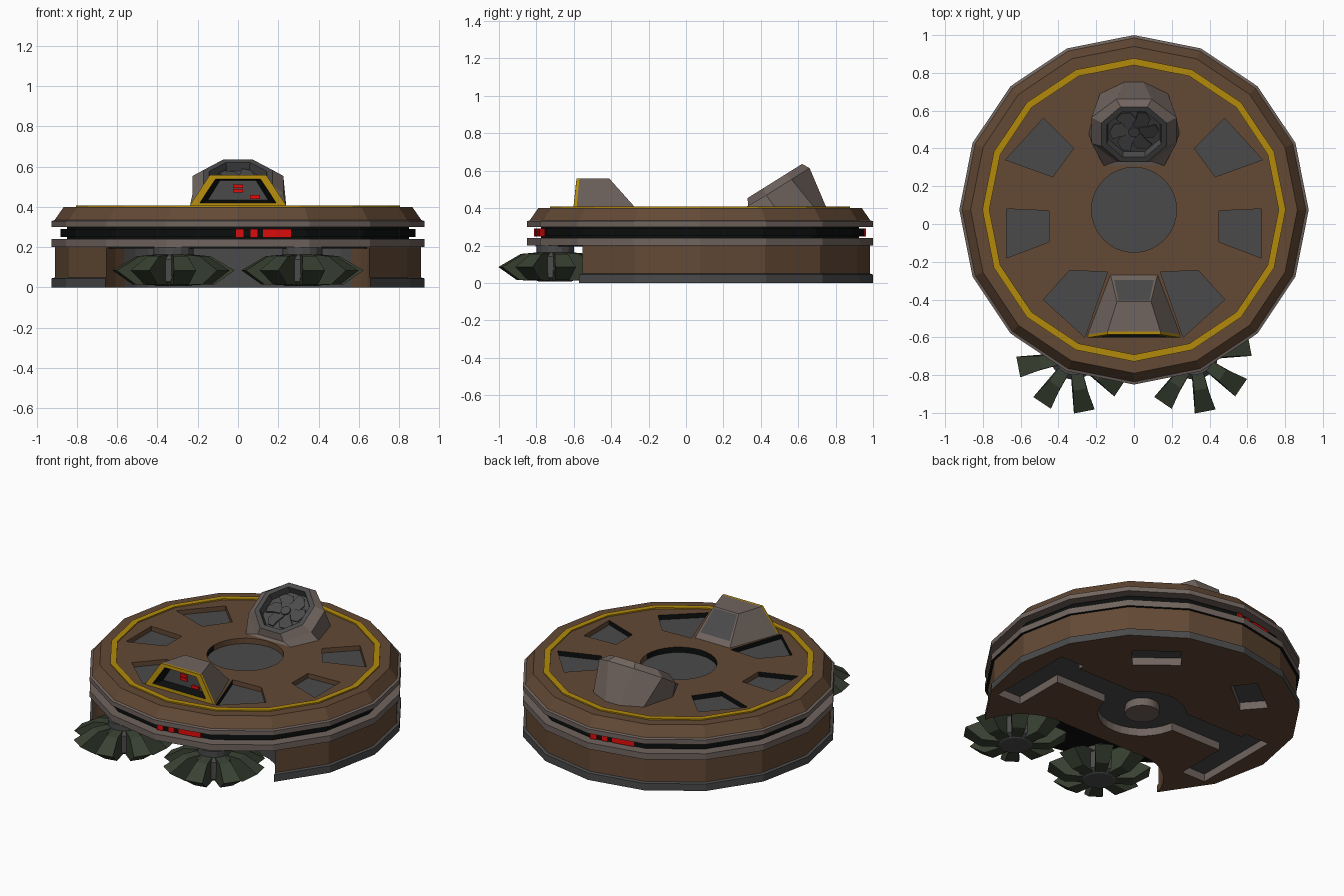
import bpy, bmesh, math
from mathutils import Matrix, Vector

if "Cube" in bpy.data.objects:
    bpy.data.objects.remove(bpy.data.objects["Cube"])

CY = 0.075  # disc centre in y


def mat(name, rgb):
    m = bpy.data.materials.new(name)
    m.diffuse_color = [((c / 255 + 0.055) / 1.055) ** 2.4 for c in rgb] + [1]
    m.use_nodes = True
    m.node_tree.nodes["Principled BSDF"].inputs["Base Color"].default_value = m.diffuse_color
    return m


MATS = [mat("brown", (99, 73, 53)), mat("taupe", (112, 100, 94)), mat("grey", (74, 74, 75)),
        mat("black", (12, 14, 14)), mat("yellow", (178, 138, 12)), mat("red", (228, 12, 12)),
        mat("green", (58, 66, 51))]
BROWN, TAUPE, GREY, BLACK, YELLOW, RED, GREEN = range(7)


def finish(bm, name):
    bmesh.ops.recalc_face_normals(bm, faces=bm.faces)
    me = bpy.data.meshes.new(name)
    bm.to_mesh(me)
    bm.free()
    for m in MATS:
        me.materials.append(m)
    ob = bpy.data.objects.new(name, me)
    bpy.context.collection.objects.link(ob)
    return ob


def loft(name, rings, mats, closed=False):
    """Rings of points joined in order; mats: start cap, bands, end cap."""
    bm = bmesh.new()
    vs = [[bm.verts.new(p) for p in r] for r in rings]
    n = len(rings[0])
    if closed:
        vs.append(vs[0])
    else:
        bm.faces.new(vs[0]).material_index = mats[0]
        bm.faces.new(vs[-1]).material_index = mats[-1]
    for i in range(len(vs) - 1):
        for k in range(n):
            q = (vs[i][k], vs[i][(k + 1) % n], vs[i + 1][(k + 1) % n], vs[i + 1][k])
            bm.faces.new(q).material_index = mats[i if closed else i + 1]
    return finish(bm, name)


def ring(r, z, n=16, c=(0, CY), a0=0.0):
    return [(c[0] + r * math.cos(a0 + 2 * math.pi * k / n),
             c[1] + r * math.sin(a0 + 2 * math.pi * k / n), z) for k in range(n)]


def prism(name, pts, z0, z1, m, M=None):
    ob = loft(name, [[(x, y, z0) for x, y in pts], [(x, y, z1) for x, y in pts]], [m] * 3)
    if M:
        ob.data.transform(M)
    return ob


def cyl(name, r, z0, z1, m, c=(0, CY), n=32):
    return loft(name, [ring(r, z0, n, c), ring(r, z1, n, c)], [m] * 3)


def rect(x0, x1, y0, y1):
    return [(x0, y0), (x1, y0), (x1, y1), (x0, y1)]


def cut(ob, cutters):
    for c in cutters:
        mod = ob.modifiers.new("cut", 'BOOLEAN')
        mod.operation, mod.solver, mod.object = 'DIFFERENCE', 'EXACT', c
        bpy.context.view_layer.update()
        me = bpy.data.meshes.new_from_object(ob.evaluated_get(bpy.context.evaluated_depsgraph_get()))
        ob.modifiers.clear()
        ob.data = me
        bpy.data.objects.remove(c)


# Upper disc with side groove
prof = [(.925, .2), (.925, .24), (.85, .24), (.85, .25), (.88, .25), (.88, .29), (.85, .29),
        (.85, .30), (.925, .30), (.925, .33), (.91, .335), (.865, .4)]
upper = loft("upper_disc", [ring(r, z) for r, z in prof],
             [BLACK, TAUPE, TAUPE] + [BLACK] * 5 + [TAUPE] * 3 + [BROWN] * 2)
# Deck pockets and round well
pockets = [[(.48, .56), (.32, .40), (.43, .25), (.68, .34)],
           [(.675, .08), (.45, .07), (.45, -.095), (.675, -.18)],
           [(.34, -.245), (.14, -.255), (.26, -.6), (.48, -.4)]]
cut(upper, [cyl("well_cut", .225, .365, .5, GREY)] +
    [prism("pocket_cut", [(s * x, y) for x, y in p], .37, .5, GREY) for p in pockets for s in (-1, 1)])
for f in upper.data.polygons:
    c = f.center
    if math.hypot(c.x, c.y - CY) < .78 and .34 < c.z < .399:
        if f.normal.z > .9:
            f.material_index = GREY
        else:
            f.material_index = BLACK if f.normal.y > 0 else BROWN

# Yellow deck stripe
loft("deck_stripe", [ring(.803, .398), ring(.803, .408), ring(.766, .408), ring(.766, .398)],
     [YELLOW] * 4, closed=True)

# Lower body with brush bay and underside channels
lower = loft("lower_body", [ring(.925, 0), ring(.925, .045), ring(.908, .05), ring(.908, .2)],
             [BROWN, GREY, GREY, BROWN, BROWN])
cut(lower, [cyl("bay_cut", .36, -.1, .3, BROWN, (s * .31, -.66)) for s in (-1, 1)] +
    [prism("bay_mid_cut", rect(-.31, .31, -1.2, -.305), -.11, .31, BROWN)])
corner = [(.41, .475), (.19, .655), (.29, .78), (.52, .6)]
cut(lower, [cyl("round_channel_cut", .26, -.1, .05, TAUPE),
            prism("cross_channel_cut", rect(-.7, .7, .04, .24), -.11, .05, TAUPE)] +
    [prism("side_channel_cut", rect(*sorted((s * .62, s * .79)), -.3, .28), -.12, .05, TAUPE) for s in (-1, 1)] +
    [prism("corner_channel_cut", [(s * x, y) for x, y in corner], -.13, .05, TAUPE) for s in (-1, 1)])
for f in lower.data.polygons:
    c = f.center
    inner = math.hypot(c.x, c.y - CY) < .85
    if inner and abs(f.normal.z) < .3:
        if c.z < .035:
            f.material_index = TAUPE
        else:
            f.material_index = GREY if abs(c.x) < .55 else BROWN
    elif f.normal.z < -.9 and .03 < c.z < .1:
        f.material_index = GREY
cyl("underside_pin", .1, 0, .06, TAUPE)
# Dark bay ceiling
cyl("bay_ceiling", .88, .194, .2, BLACK, n=16)

# Red lamps in the groove, front and back
for side in (0, math.pi):
    M = (Matrix.Translation((0, CY, 0)) @ Matrix.Rotation(side, 4, 'Z') @
         Matrix.Translation((0, -.88, 0)) @ Matrix.Rotation(math.radians(11.25), 4, 'Z'))
    for a, b in ((-.013, .028), (.063, .098), (.127, .267)):
        prism("groove_lamp", rect(a, b, -.004, .004), .249, .291, RED, M)

# Front hood: yellow frame, recessed opening, dark rear slope
bm = bmesh.new()


def trap(wb, wt, zb, zt, yb, yt):
    return [bm.verts.new(p) for p in ((-wb, yb, zb), (wb, yb, zb), (wt, yt, zt), (-wt, yt, zt))]


back = trap(.125, .09, .399, .558, -.268, -.41)
pane = trap(.105, .082, .43, .552, -.296, -.405)
front = trap(.245, .14, .399, .558, -.585, -.57)
lip = trap(.245, .14, .399, .558, -.602, -.585)
frame = trap(.19, .112, .42, .538, -.6, -.588)
floor = trap(.15, .09, .433, .53, -.55, -.55)
for (a, b), m in (((pane, back), TAUPE), ((back, front), TAUPE), ((front, lip), YELLOW),
                  ((lip, frame), YELLOW), ((frame, floor), BLACK)):
    for k in range(4):
        j = (k + 1) % 4
        bm.faces.new((a[k], a[j], b[j], b[k])).material_index = m
bm.faces.new(pane).material_index = GREY
bm.faces.new(floor).material_index = GREY
finish(bm, "front_hood")
for x0, x1, z0, z1 in ((-.025, .025, .472, .489), (-.025, .025, .494, .511), (.06, .11, .44, .459)):
    prism("hood_lamp", rect(x0, x1, -.558, -.549), z0, z1, RED)

# Tilted rear vent housing
T = Matrix.Translation((0, .475, .545)) @ Matrix.Rotation(math.radians(32), 4, 'X')


def octo(r, z, sx=1.0):
    return [T @ Vector((x * sx, y, h)) for x, y, h in ring(r, z, 8, (0, 0), math.pi / 8)]


right = {0: (.18, .69), 1: (.05, .752), 7: (.24, .48), 6: (.16, .308)}
base = [(*right[k], .399) if k in right else (-right[(3 - k) % 8][0], right[(3 - k) % 8][1], .399)
        for k in range(8)]
loft("vent_housing", [base, octo(.21, -.04, 1.16), octo(.186, 0), octo(.155, 0), octo(.148, -.045)],
     [TAUPE, TAUPE, TAUPE, GREY, GREY, GREY])
# Fan inside the vent
for k in range(6):
    pts = [(.02, -.012), (.06, -.05), (.105, -.045), (.13, .0), (.115, .04), (.07, .025), (.03, .022)]
    prism("fan_blade", pts, -.035, -.028, GREY, T @ Matrix.Rotation(k * math.pi / 3, 4, 'Z') @
          Matrix.Rotation(math.radians(8), 4, 'X'))
hub = cyl("fan_hub", .03, -.045, -.018, GREY, (0, 0), 12)
hub.data.transform(T)

# Two rotary brushes with eight wedge blades each
section = [(.07, .165, .03), (.18, .155, .036), (.298, .085, .056), (.2, .015, .04), (.07, .012, .03)]
for s in (-1, 1):
    c = (s * .32, -.7)
    cyl("brush_shaft", .1, .14, .2, GREY, c, 16)
    loft("brush_hub", [ring(.09, .008, 16, c), ring(.125, .03, 16, c), ring(.125, .14, 16, c),
                       ring(.09, .17, 16, c)], [GREY] * 5)
    for k in range(8):
        M = Matrix.Translation((c[0], c[1], 0)) @ Matrix.Rotation(math.radians(45 * k + 11), 4, 'Z')
        ob = loft("brush_blade", [[(r, -w, z) for r, z, w in section],
                                  [(r, w, z) for r, z, w in section]], [GREEN] * 3)
        ob.data.transform(M)
